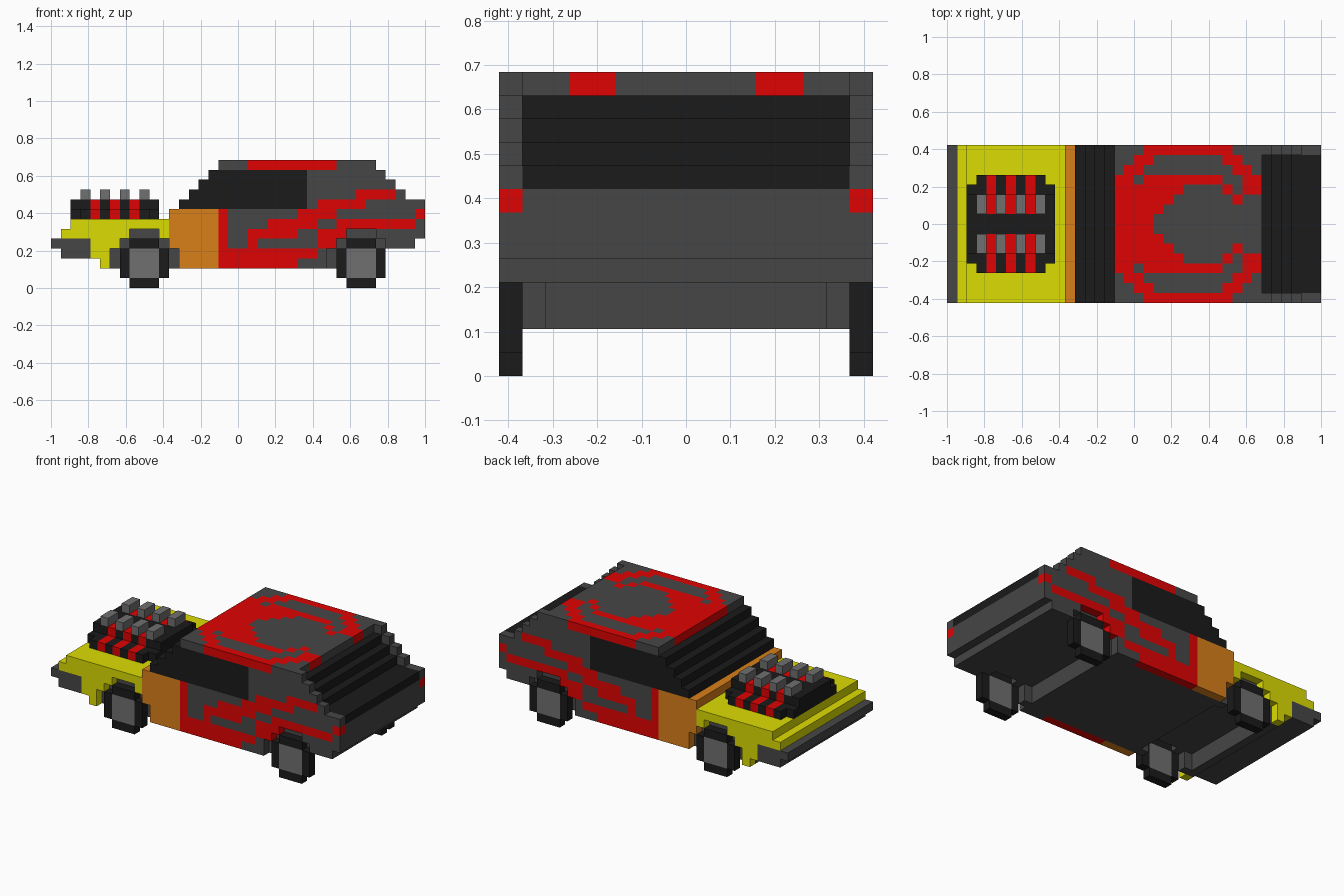
import bpy, bmesh
from mathutils import Vector

if "Cube" in bpy.data.objects:
    bpy.data.objects.remove(bpy.data.objects["Cube"], do_unlink=True)

S = 2 / 38                      # block size; the car is 38 x 16 x 13 blocks
NX, NY = 38, 16
COLOURS = {
    "dark_grey": (0.061, 0.061, 0.061),
    "black": (0.0105, 0.0105, 0.0105),
    "red": (0.74, 0.001, 0.001),
    "yellow": (0.72, 0.72, 0.001),
    "orange": (0.70, 0.215, 0.010),
    "light_grey": (0.160, 0.160, 0.160),
}
MATS = {}
for name, rgb in COLOURS.items():
    m = bpy.data.materials.new(name)
    m.use_nodes = True
    m.diffuse_color = (*rgb, 1)
    m.node_tree.nodes["Principled BSDF"].inputs["Base Color"].default_value = (*rgb, 1)
    MATS[name] = m

cells = {}                      # (i, j, k) -> (part, colour)


def block(i0, i1, j0, j1, k0, k1):
    return [(i, j, k) for i in range(i0, i1) for j in range(j0, j1) for k in range(k0, k1)]


def fill(part, colour, *bounds):
    for c in block(*bounds):
        cells[c] = (part, colour)


def fill_both(part, colour, i0, i1, j0, j1, k0, k1):
    fill(part, colour, i0, i1, j0, j1, k0, k1)
    fill(part, colour, i0, i1, NY - j1, NY - j0, k0, k1)


def clear_both(*bounds):
    for i, j, k in block(*bounds):
        cells.pop((i, j, k), None)
        cells.pop((i, NY - 1 - j, k), None)


def paint_both(colour, *bounds):
    for i, j, k in block(*bounds):
        for c in ((i, j, k), (i, NY - 1 - j, k)):
            if c in cells:
                cells[c] = (cells[c][0], colour)


# bumper and hood
fill("bumper", "dark_grey", 0, 4, 0, NY, 4, 5)
fill("bumper", "dark_grey", 1, 4, 0, NY, 3, 4)
fill("hood", "yellow", 1, 12, 0, NY, 5, 6)
fill("hood", "yellow", 2, 12, 0, NY, 6, 7)
fill_both("hood", "yellow", 4, 12, 0, 1, 3, 5)
fill_both("hood", "yellow", 5, 12, 0, 1, 2, 3)

# chassis: nose block, deck over the front axle, floor between the axles
fill("chassis", "dark_grey", 4, 12, 1, 15, 4, 5)
fill("chassis", "dark_grey", 4, 6, 1, 15, 3, 4)
fill("chassis", "dark_grey", 5, 6, 1, 15, 2, 3)
fill("chassis", "dark_grey", 13, 28, 1, 15, 2, 4)

# cowl between the hood and the doors
fill("cowl", "orange", 12, 17, 0, NY, 4, 8)
fill_both("cowl", "orange", 12, 17, 0, 1, 2, 4)

# doors and rear body
fill("body", "dark_grey", 17, 38, 0, NY, 5, 8)
fill("body", "dark_grey", 17, 37, 0, NY, 4, 5)
fill_both("body", "dark_grey", 17, 28, 0, 1, 2, 4)

# cabin: glass in the middle, grey rear frames, stepped at both ends
for k, frame_end, glass_end in ((8, 38, 38), (9, 36, 35), (10, 35, 34), (11, 34, 33)):
    fill("cabin_glass", "black", k + 5, 26, 0, NY, k, k + 1)
    fill("cabin_glass", "black", 26, glass_end, 1, 15, k, k + 1)
    fill_both("rear_frame", "dark_grey", 26, frame_end, 0, 1, k, k + 1)
fill("roof", "dark_grey", 17, 32, 0, NY, 12, 13)
fill_both("roof", "dark_grey", 32, 33, 0, 1, 12, 13)

# red flame stripes on the sides, as runs (start, end) per layer
SIDE = {
    2: [(17, 25)], 3: [(17, 27)],
    4: [(17, 18), (20, 21), (27, 29)],
    5: [(17, 18), (20, 25), (27, 30)],
    6: [(17, 18), (22, 27), (29, 37)],
    7: [(17, 18), (25, 29), (37, 38)],
    8: [(27, 32)], 9: [(31, 35)],
}
for k, runs in SIDE.items():
    for a, b in runs:
        paint_both("red", a, b, 0, 1, k, k + 1)

# red rings on the roof, as runs per lengthwise row
ROOF = [
    [(20, 29)], [(19, 21), (28, 30)], [(18, 20), (29, 31)],
    [(17, 19), (20, 28), (30, 32)], [(17, 24), (28, 29), (30, 32)],
    [(17, 23), (29, 30)], [(17, 22)], [(17, 21)],
]
for j, runs in enumerate(ROOF):
    for a, b in runs:
        paint_both("red", a, b, j, j + 1, 12, 13)

# recessed wheel arches and wheels
for i, end, posts in ((7, "right", (6, 12)), (29, "left", (28,))):
    clear_both(i - 1, i + 6, 0, 2, 2, 4)
    clear_both(i, i + 5, 0, 2, 4, 5)
    clear_both(i + 1, i + 4, 0, 1, 5, 6)
    fill_both("wheel_arches", "dark_grey", i + 1, i + 4, 1, 2, 5, 6)
    for a in (i, i + 4):
        fill_both("wheel_arches", "dark_grey", a, a + 1, 1, 2, 4, 5)
    for a in posts:
        fill_both("wheel_arches", "dark_grey", a, a + 1, 1, 2, 2, 4)
    for j, side in ((0, "front"), (NY - 1, "back")):
        wheel = f"{end}_{side}_wheel"
        fill(wheel, "black", i, i + 5, j, j + 1, 1, 4)
        fill(wheel, "black", i + 1, i + 4, j, j + 1, 0, 5)
        fill(wheel, "light_grey", i + 1, i + 4, j, j + 1, 1, 4)

# engine with red bands and intake stacks
fill("engine", "black", 3, 10, 3, 13, 7, 8)
fill("engine", "black", 2, 11, 4, 12, 7, 8)
fill("engine", "black", 2, 11, 5, 11, 8, 9)
for i in (4, 6, 8):
    paint_both("red", i, i + 1, 3, 7, 7, 9)
for i in (3, 5, 7, 9):
    fill_both("intake_stacks", "light_grey", i, i + 1, 5, 7, 9, 10)

DIRS = [Vector(d) for d in ((1, 0, 0), (-1, 0, 0), (0, 1, 0), (0, -1, 0), (0, 0, 1), (0, 0, -1))]

# skin each part's blocks and merge flat areas of one colour
for part in sorted({p for p, _ in cells.values()}):
    own = {c: col for c, (p, col) in cells.items() if p == part}
    colours = sorted(set(own.values()))
    bm = bmesh.new()
    for c, col in own.items():
        centre = Vector(c) + Vector((0.5, 0.5, 0.5))
        for d in DIRS:
            # only faces open to the air
            if tuple(int(a + b) for a, b in zip(c, d)) in cells:
                continue
            u = Vector((d.y, d.z, d.x))
            v = d.cross(u)
            pts = [centre + (d + u * a + v * b) / 2 for a, b in ((-1, -1), (1, -1), (1, 1), (-1, 1))]
            verts = [bm.verts.new(((p.x - NX / 2) * S, (p.y - NY / 2) * S, p.z * S)) for p in pts]
            bm.faces.new(verts).material_index = colours.index(col)
    bmesh.ops.remove_doubles(bm, verts=bm.verts, dist=1e-4)
    bmesh.ops.dissolve_limit(bm, angle_limit=0.01, verts=bm.verts, edges=bm.edges, delimit={"MATERIAL"})
    mesh = bpy.data.meshes.new(part)
    bm.to_mesh(mesh)
    bm.free()
    for c in colours:
        mesh.materials.append(MATS[c])
    bpy.context.collection.objects.link(bpy.data.objects.new(part, mesh))
